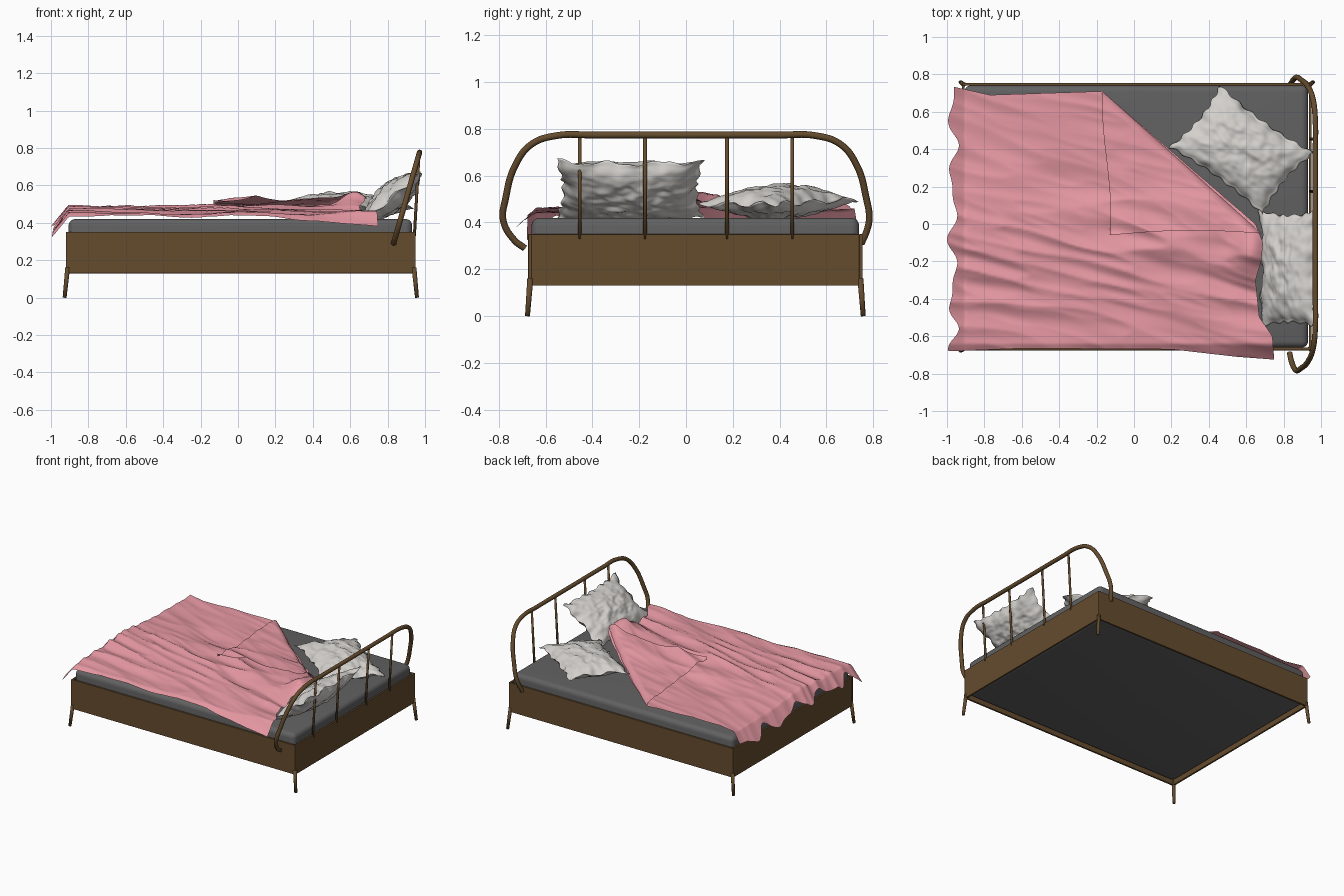
import bpy, bmesh, math
from mathutils import Vector, Matrix, noise

if "Cube" in bpy.data.objects:
    bpy.data.objects.remove(bpy.data.objects["Cube"])


def material(name, rgb):
    m = bpy.data.materials.new(name)
    m.diffuse_color = (*rgb, 1)
    m.use_nodes = True
    m.node_tree.nodes["Principled BSDF"].inputs["Base Color"].default_value = m.diffuse_color
    return m


WOOD = material("brown_metal", (0.13, 0.072, 0.027))
DARK = material("dark_grey", (0.12, 0.12, 0.12))
PINK = material("pink_cloth", (0.78, 0.31, 0.36))
WHITE = material("off_white", (0.66, 0.64, 0.61))


def add(name, bm, mat, smooth=True):
    me = bpy.data.meshes.new(name)
    bmesh.ops.recalc_face_normals(bm, faces=bm.faces)
    for f in bm.faces:
        f.smooth = smooth
    bm.to_mesh(me)
    bm.free()
    me.materials.append(mat)
    ob = bpy.data.objects.new(name, me)
    bpy.context.collection.objects.link(ob)
    return ob


def box(name, lo, hi, mat, bevel, segments=2):
    lo, hi = Vector(lo), Vector(hi)
    bm = bmesh.new()
    bmesh.ops.create_cube(bm, size=1, matrix=Matrix.Translation((lo + hi) / 2) @ Matrix.Diagonal((*(hi - lo), 1)))
    bmesh.ops.bevel(bm, geom=bm.edges[:], offset=bevel, segments=segments, profile=0.5, affect='EDGES')
    return add(name, bm, mat, segments > 2)


def rod(name, a, b, r1, r2, mat):
    a, b = Vector(a), Vector(b)
    d = b - a
    bm = bmesh.new()
    rot = d.to_track_quat('Z', 'Y').to_matrix().to_4x4()
    bmesh.ops.create_cone(bm, cap_ends=True, segments=16, radius1=r1, radius2=r2, depth=d.length,
                          matrix=Matrix.Translation((a + b) / 2) @ rot)
    return add(name, bm, mat)


def grid(bm, nu, nv, fn):
    rows = [[bm.verts.new(fn(i / nu, j / nv)) for i in range(nu + 1)] for j in range(nv + 1)]
    for j in range(nv):
        for i in range(nu):
            bm.faces.new((rows[j][i], rows[j][i + 1], rows[j + 1][i + 1], rows[j + 1][i]))


def lerp_table(table, t):
    for (a, p), (b, q) in zip(table, table[1:]):
        if t <= b:
            return p + (q - p) * max(0, (t - a) / (b - a))
    return table[-1][1]


# Frame panels
X0, X1, Y0, Y1 = -0.92, 0.95, -0.675, 0.755
T = 0.014
box("front_panel", (X0, Y0, 0.13), (X1, Y0 + T, 0.35), WOOD, 0.002)
box("back_panel", (X0, Y1 - T, 0.13), (X1, Y1, 0.35), WOOD, 0.002)
box("foot_panel", (X0, Y0 + T, 0.13), (X0 + T, Y1 - T, 0.35), WOOD, 0.002)
box("head_panel", (X1 - T, Y0 + T, 0.13), (X1, Y1 - T, 0.35), WOOD, 0.002)

# Splayed legs
for x, sx in ((X0 + 0.009, -1), (X1 - 0.009, 1)):
    for y, sy in ((Y0 + 0.009, -1), (Y1 - 0.009, 1)):
        rod("leg", (x, y, 0.16), (x + sx * 0.016, y + sy * 0.012, 0), 0.013, 0.0105, WOOD)

# Mattress
box("mattress", (X0 + T, Y0 + T, 0.15), (X1 - T - 0.005, Y1 - T, 0.42), DARK, 0.035, 5)

# Headboard hoop, lying in a tilted plane
hoop = [(-0.69, 0.29), (-0.735, 0.325), (-0.782, 0.41), (-0.772, 0.5), (-0.73, 0.645), (-0.66, 0.735),
        (-0.55, 0.772), (-0.4, 0.774), (0, 0.774), (0.4, 0.774), (0.55, 0.772), (0.66, 0.735), (0.73, 0.645),
        (0.772, 0.5), (0.784, 0.42), (0.775, 0.37), (0.75, 0.31)]
cu = bpy.data.curves.new("headboard_hoop", 'CURVE')
cu.dimensions = '3D'
cu.bevel_depth, cu.bevel_resolution, cu.resolution_u, cu.use_fill_caps = 0.0145, 4, 8, True
sp = cu.splines.new('BEZIER')
sp.bezier_points.add(len(hoop) - 1)
for p, (y, z) in zip(sp.bezier_points, hoop):
    p.co = (0.832 + (z - 0.29) * 0.285, y, z)
    p.handle_left_type = p.handle_right_type = 'AUTO'
cu.materials.append(WOOD)
bpy.context.collection.objects.link(bpy.data.objects.new("headboard_hoop", cu))

# Headboard bars
for y in (-0.455, -0.175, 0.175, 0.455):
    rod("headboard_bar", (0.943, y, 0.33), (0.968, y, 0.77), 0.008, 0.008, WOOD)

# Blanket: outline tables and a wrinkled height
RIGHT = [(-0.73, 0.75), (-0.6, 0.74), (-0.5, 0.67), (-0.3, 0.65), (-0.2, 0.68), (-0.1, 0.69), (0.0, 0.65), (0.71, -0.17)]
FRONT = [(-0.97, -0.68), (-0.6, -0.665), (0.2, -0.67), (0.55, -0.71), (0.75, -0.725)]
BACK = [(-0.97, 0.735), (-0.77, 0.69), (-0.17, 0.71)]


def ridges(x, y):
    r = 1 - 2.2 * abs(noise.noise((x * 1.6, y * 7 + x * 1.5, 3.1)))
    s = 1 - 2.2 * abs(noise.noise((x * 4 + y * 3, y * 13 + x * 3, 8.4)))
    amp = 0.35 + 0.65 * math.exp(-((y + 0.15) / 0.3) ** 2)
    return amp * (0.026 * r + 0.010 * s) + 0.012 * noise.noise((x * 3, y * 3, 1.7))


def cloth_z(x, y):
    z = 0.447 + ridges(x, y)
    z += 0.085 * math.exp(-((x - 0.63) / 0.09) ** 2 - ((y + 0.13) / 0.13) ** 2)
    z += 0.02 * math.exp(-((y + 0.05) / 0.25) ** 2)
    z = max(z, 0.43)
    z -= 1.2 * max(0, -0.905 - x)
    z -= 0.55 * max(0, -0.64 - y) * (1 + max(0, x))
    return z


def blanket(u, v):
    y = -0.725 + v * 1.435
    xl = -0.968 + 0.02 * math.sin(y * 19) + 0.012 * math.sin(y * 31 + 1)
    x = xl + u * (lerp_table(RIGHT, y) - xl)
    y2 = y
    lo, hi = lerp_table(FRONT, x), lerp_table(BACK, x)
    if y < -0.4:
        y2 = -0.4 + (y + 0.4) / 0.325 * (-0.4 - lo)
    elif y > 0.5:
        y2 = 0.5 + (y - 0.5) / 0.21 * (hi - 0.5)
    return (x, y2, cloth_z(x, y2))


bm = bmesh.new()
grid(bm, 150, 130, blanket)
# Folded-back corner, joined along the diagonal fold
A, B, TIP = Vector((-0.17, 0.71)), Vector((0.68, -0.05)), Vector((-0.13, -0.06))


def flap(s, t):
    p = TIP.lerp(A.lerp(B, s), t)
    p.x += 0.05 * math.sin(math.pi * t) * max(0, 1 - 3 * s) * (0.6 - t)
    p.y += 0.02 * math.sin(math.pi * t) * s
    lift = 0.03 * min(1, (1 - t) / 0.06) ** 0.5 + 0.022 * (1 - t) * s
    soft = 0.008 * noise.noise((p.x * 5, p.y * 5, 6))
    return (p.x, p.y, cloth_z(p.x, p.y) + lift + soft * min(1, (1 - t) * 8))


grid(bm, 70, 70, flap)
bmesh.ops.remove_doubles(bm, verts=bm.verts, dist=0.0005)
add("blanket", bm, PINK)


# Pillows: two puffed sheets with pinched edges and pointed corners
def pillow(name, centre, long_axis, short_axis, length, width, puff, seed):
    ax, ay = Vector(long_axis).normalized(), Vector(short_axis).normalized()
    az = ax.cross(ay)
    bm = bmesh.new()
    for side in (1, -1):
        def fn(u, v):
            u, v = 2 * u - 1, 2 * v - 1
            du, dv = 1 - u * u, 1 - v * v
            x = u * length / 2 * (1 - 0.09 * dv) + 0.006 * math.sin(v * 17 + seed) * u ** 4
            y = v * width / 2 * (1 - 0.10 * du) + 0.006 * math.sin(u * 21 + seed) * v ** 4
            body = max(0, (1 - (u / 0.94) ** 2) * (1 - (v / 0.93) ** 2)) if abs(u) < 0.94 and abs(v) < 0.93 else 0
            h = puff * body ** 0.5 + 0.004 * min(1, du * dv * 20)
            w = noise.noise((u * 3.5 + seed, v * 3.5, side * 2)) + 0.5 * noise.noise((u * 8, v * 8 + seed, side))
            h += 0.016 * w * body ** 0.4
            flop = 0.012 * math.sin(u * 9 + v * 7 + seed) * max(abs(u), abs(v)) ** 6
            return Vector(centre) + ax * x + ay * y + az * (side * h + flop)
        grid(bm, 56, 44, fn)
    bmesh.ops.remove_doubles(bm, verts=bm.verts, dist=0.0004)
    add(name, bm, WHITE)


pillow("flat_pillow", (0.575, 0.395, 0.488), (0.5, -0.36, -0.02), (0.3, 0.36, 0.0), 0.62, 0.43, 0.068, 1)
pillow("leaning_pillow", (0.825, -0.24, 0.538), (0, 1, 0), (-0.76, 0, -0.62), 0.63, 0.40, 0.07, 5)
